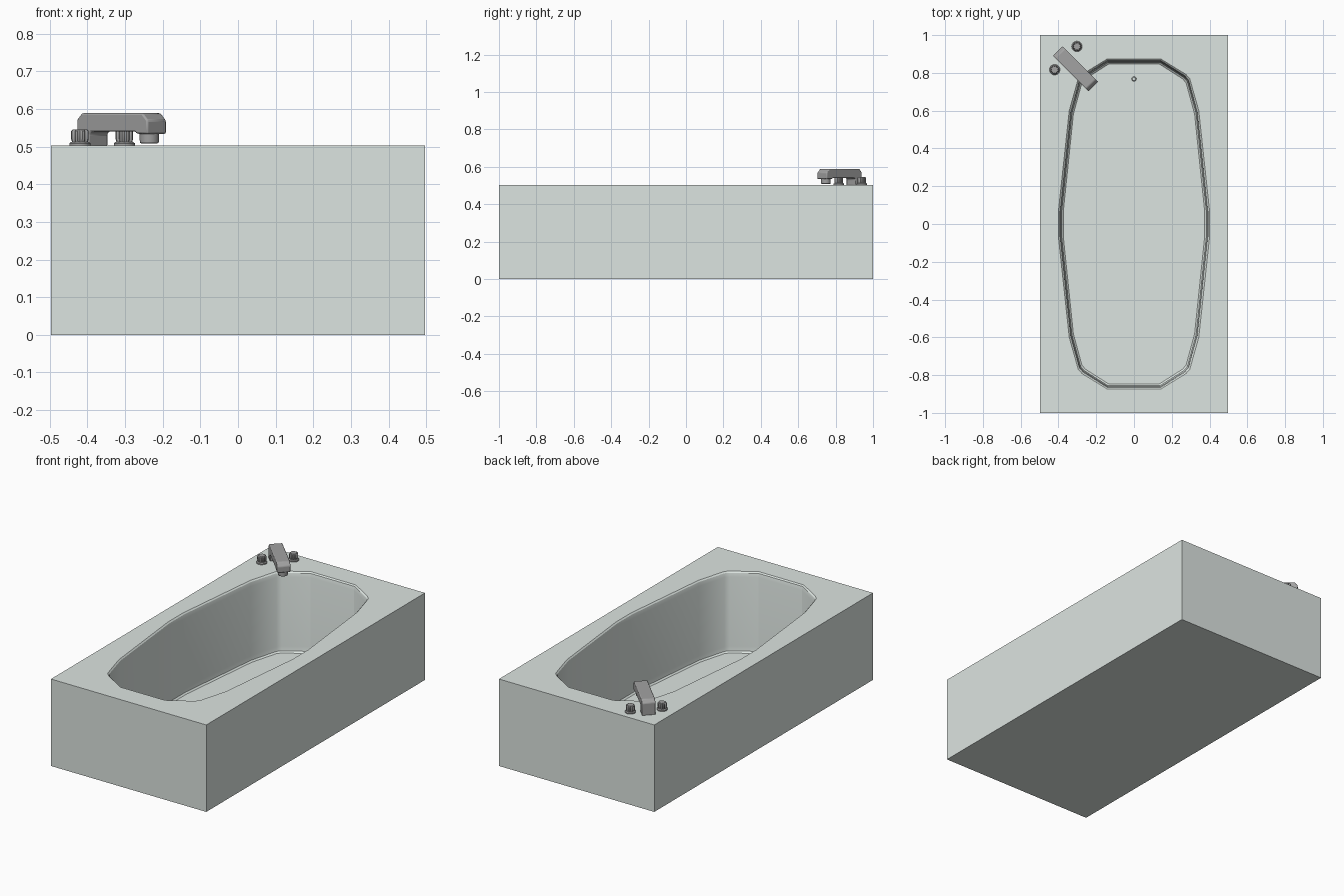
import bpy, bmesh, math
from mathutils import Matrix, Vector

if "Cube" in bpy.data.objects:
    bpy.data.objects.remove(bpy.data.objects["Cube"])


def material(name, rgb):
    m = bpy.data.materials.new(name)
    m.diffuse_color = (*rgb, 1)
    m.use_nodes = True
    m.node_tree.nodes["Principled BSDF"].inputs["Base Color"].default_value = m.diffuse_color
    return m


ENAMEL = material("pale_enamel", (0.72, 0.78, 0.75))
METAL = material("dark_metal", (0.36, 0.36, 0.36))
RIM = 0.503


def finish(bm, name, mat, bevel=0, angle=30):
    bmesh.ops.recalc_face_normals(bm, faces=bm.faces[:])
    me = bpy.data.meshes.new(name)
    bm.to_mesh(me)
    bm.free()
    ob = bpy.data.objects.new(name, me)
    bpy.context.collection.objects.link(ob)
    me.materials.append(mat)
    if bevel:
        b = ob.modifiers.new("bevel", "BEVEL")
        b.width, b.segments = bevel, 2
    bpy.ops.object.select_all(action="DESELECT")
    ob.select_set(True)
    bpy.context.view_layer.objects.active = ob
    bpy.ops.object.shade_smooth_by_angle(angle=math.radians(angle))
    return ob


def bridge(bm, a, b):
    n = len(a)
    for i in range(n):
        bm.faces.new((a[i], a[(i + 1) % n], b[(i + 1) % n], b[i]))


def loft(bm, rings, cap_start=True):
    loops = [[bm.verts.new(p) for p in r] for r in rings]
    for a, b in zip(loops, loops[1:]):
        bridge(bm, a, b)
    if cap_start:
        bm.faces.new(loops[0])
    bm.faces.new(loops[-1])
    return loops


# Tub: rectangular block with a faceted basin
quarter = [(0.40, 0.07), (0.343, 0.60), (0.295, 0.77), (0.275, 0.792), (0.143, 0.873)]
half = quarter + [(-x, y) for x, y in reversed(quarter)]
outline = half + [(-x, -y) for x, y in half]


def basin_ring(inset, z):
    return [(x * (1 - inset / 0.40), y * (1 - inset / 0.873), z) for x, y in outline]


bm = bmesh.new()
box = [(-0.497, -1), (0.497, -1), (0.497, 1), (-0.497, 1)]
outer = loft(bm, [[(x, y, 0) for x, y in box], [(x, y, RIM) for x, y in box]])[-1]
bm.faces.remove(next(f for f in bm.faces if all(v in outer for v in f.verts)))
profile = [(0, RIM), (0.007, 0.496), (0.012, 0.475), (0.013, 0.075), (0.017, 0.05), (0.026, 0.042)]
inner = loft(bm, [basin_ring(d, z) for d, z in profile], cap_start=False)[0]
rim_edges = [e for e in bm.edges if e.is_boundary]
bmesh.ops.triangle_fill(bm, edges=rim_edges, use_beauty=True)
flat = [e for e in bm.edges if len(e.link_faces) == 2 and e.calc_face_angle(1) < 1e-4
        and all(abs(v.co.z - RIM) < 1e-5 for v in e.verts)]
finish(bm, "bathtub", ENAMEL)

# Drain plug on the basin floor
bm = bmesh.new()
bmesh.ops.create_cone(bm, cap_ends=True, segments=12, radius1=0.014, radius2=0.009,
                      depth=0.01, matrix=Matrix.Translation((0, 0.768, 0.045)))
finish(bm, "drain_plug", ENAMEL)

# Faucet: bent side profile given width, placed diagonally on the corner
place = Matrix.Translation((-0.31, 0.822, 0)) @ Matrix.Rotation(math.radians(-45), 4, "Z")
side = [(-0.132, RIM - 0.003), (-0.086, RIM - 0.003), (-0.086, 0.533), (-0.078, 0.54),
        (0.085, 0.54), (0.092, 0.534), (0.134, 0.534), (0.134, 0.57),
        (0.114, 0.589), (-0.114, 0.589), (-0.132, 0.572)]
bm = bmesh.new()
loft(bm, [[place @ Vector((u, w, z)) for u, z in side] for w in (-0.036, 0.036)])
finish(bm, "faucet_body", METAL, bevel=0.009, angle=40)

# Spout outlet under the faucet tip
bm = bmesh.new()
bmesh.ops.create_cone(bm, cap_ends=True, segments=12, radius1=0.026, radius2=0.027,
                      depth=0.035, matrix=place @ Matrix.Translation((0.105, 0, 0.5265)))
finish(bm, "spout_outlet", METAL, bevel=0.003)


# Taps: lobed knobs on round flanges
def lobed(r, groove, z, n=8):
    pts = []
    for i in range(n * 3):
        a = 2 * math.pi * i / (n * 3)
        k = groove if i % 3 == 0 else r
        pts.append((k * math.cos(a), k * math.sin(a), z))
    return pts


for name, x, y in (("left_tap", -0.42, 0.817), ("right_tap", -0.302, 0.94)):
    bm = bmesh.new()
    loft(bm, [lobed(r, r, z) for r, z in ((0.028, RIM - 0.002), (0.028, 0.509), (0.023, 0.513))])
    loft(bm, [lobed(r, r * 0.8, z) for r, z in
              ((0.021, 0.51), (0.024, 0.52), (0.024, 0.541), (0.02, 0.546))])
    bmesh.ops.translate(bm, verts=bm.verts[:], vec=(x, y, 0))
    finish(bm, name, METAL)
